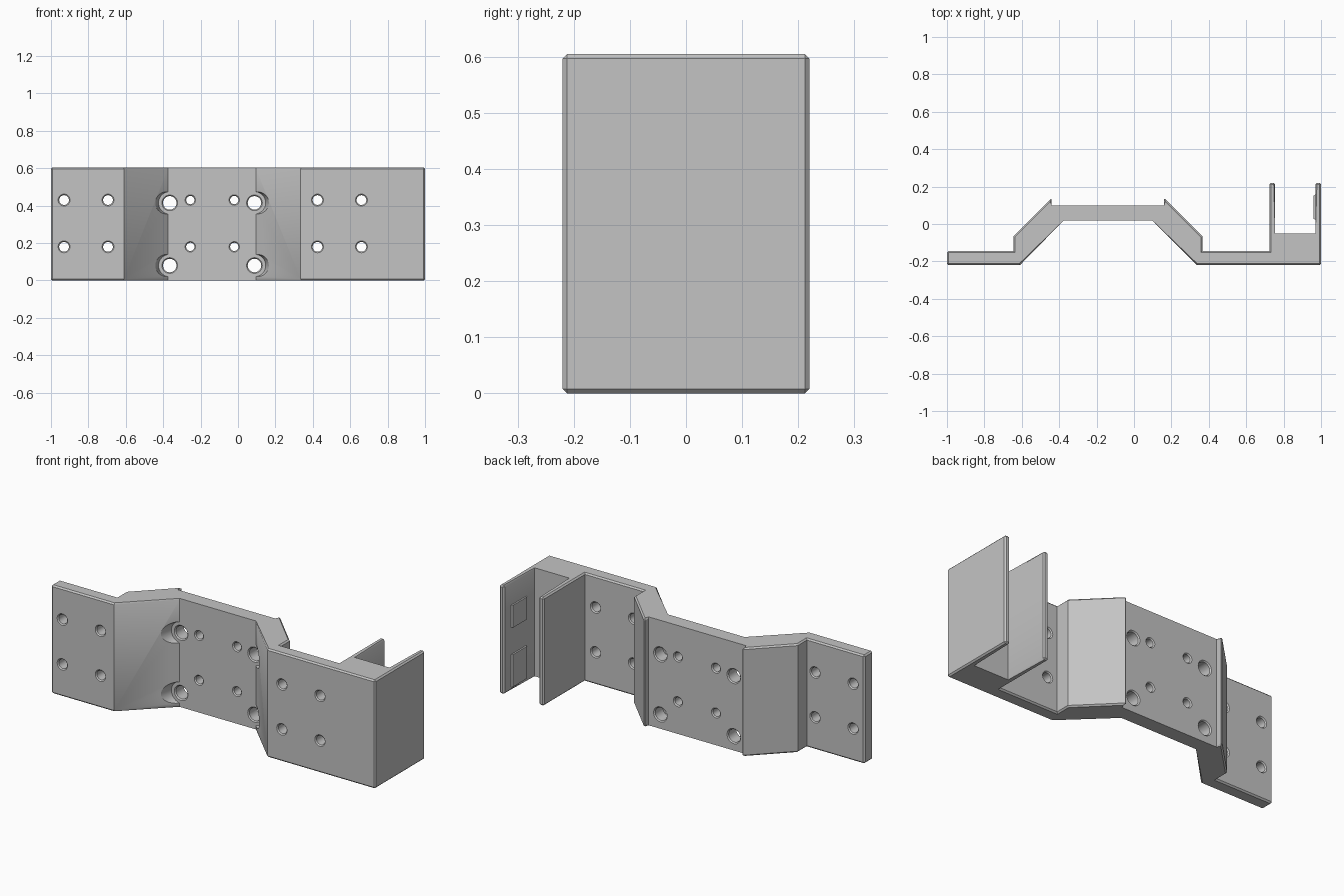
import bpy, bmesh, math
from mathutils import Matrix, Vector

cube = bpy.data.objects.get("Cube")
if cube:
    bpy.data.objects.remove(cube, do_unlink=True)

HEIGHT = 0.605
grey = bpy.data.materials.new("light_grey")
grey.use_nodes = True
grey.diffuse_color = (0.55, 0.55, 0.55, 1)
grey.node_tree.nodes["Principled BSDF"].inputs["Base Color"].default_value = grey.diffuse_color


def make_object(name, bm):
    bmesh.ops.recalc_face_normals(bm, faces=bm.faces)
    mesh = bpy.data.meshes.new(name)
    bm.to_mesh(mesh)
    bm.free()
    mesh.materials.append(grey)
    obj = bpy.data.objects.new(name, mesh)
    bpy.context.collection.objects.link(obj)
    return obj


def add_lathe(bm, x, z, profile, sides=32):
    """Closed turned solid along y; profile is a list of (y, radius)."""
    rings = []
    for y, r in profile:
        rings.append([bm.verts.new((x + r * math.cos(a), y, z + r * math.sin(a)))
                      for a in (2 * math.pi * i / sides for i in range(sides))])
    for a, b in zip(rings, rings[1:]):
        for i in range(sides):
            j = (i + 1) % sides
            bm.faces.new((a[i], a[j], b[j], b[i]))
    bm.faces.new(rings[0])
    bm.faces.new(rings[-1][::-1])


def add_hole(bm, x, z, r, front, back):
    """Through hole with a small chamfer at both ends."""
    add_lathe(bm, x, z, [(front - 0.01, r + 0.016), (front + 0.006, r),
                         (back - 0.006, r), (back + 0.01, r + 0.016)])


# Bent bracket body: plan outline raised to full height
outline = [(-1, -0.22), (-0.61, -0.22), (-0.375, 0.02), (0.097, 0.02), (0.335, -0.22),
           (1, -0.22), (1, 0.22), (0.97, 0.22), (0.97, -0.05), (0.755, -0.05),
           (0.755, 0.22), (0.725, 0.22), (0.725, -0.145), (0.365, -0.145),
           (0.365, -0.065), (0.16, 0.14), (0.16, 0.1), (-0.44, 0.1), (-0.44, 0.14),
           (-0.645, -0.065), (-0.645, -0.145), (-1, -0.145)]
bm = bmesh.new()
base = bm.faces.new([bm.verts.new((x, y, 0)) for x, y in outline])
top = bmesh.ops.extrude_face_region(bm, geom=[base])
bmesh.ops.translate(bm, vec=(0, 0, HEIGHT),
                    verts=[v for v in top["geom"] if isinstance(v, bmesh.types.BMVert)])
bmesh.ops.recalc_face_normals(bm, faces=bm.faces)


def is_chamfered(edge):
    mid = (edge.verts[0].co + edge.verts[1].co) / 2
    middle_floor = abs(mid.x + 0.14) < 0.02
    clip_block = abs(mid.x - 0.86) < 0.02 and abs(mid.y + 0.05) < 0.01
    return (edge.calc_face_angle_signed() > math.radians(60)
            and not middle_floor and not clip_block)


bmesh.ops.bevel(bm, geom=[e for e in bm.edges if is_chamfered(e)], offset=0.008,
                segments=1, affect='EDGES', clamp_overlap=True)
body = make_object("bracket_body", bm)

# Screw holes through the plates
bm = bmesh.new()
for z in (0.18, 0.43):
    for x in (-0.93, -0.695, 0.425, 0.66):
        add_hole(bm, x, z, 0.026, -0.22, -0.145)
    for x in (-0.255, -0.02):
        add_hole(bm, x, z, 0.022, 0.02, 0.1)
big_holes = [(x, z) for x in (-0.365, 0.088) for z in (0.08, 0.415)]
for x, z in big_holes:
    add_hole(bm, x, z, 0.036, 0.02, 0.1)
holes = make_object("hole_cutter", bm)

# Flared clearance pockets around the large holes
bm = bmesh.new()
for x, z in big_holes:
    add_lathe(bm, x, z, [(-0.1, 0.09), (0.02, 0.06)])
pockets = make_object("pocket_cutter", bm)

for cutter in (pockets, holes):
    cutter.hide_render = True
    mod = body.modifiers.new(cutter.name, 'BOOLEAN')
    mod.operation = 'DIFFERENCE'
    mod.solver = 'EXACT'
    mod.object = cutter
bpy.context.view_layer.objects.active = body
body.select_set(True)
for mod in list(body.modifiers):
    bpy.ops.object.modifier_apply(modifier=mod.name)
for cutter in (pockets, holes):
    bpy.data.objects.remove(cutter, do_unlink=True)
bpy.ops.object.select_all(action='DESELECT')
body.select_set(True)
bpy.ops.object.shade_smooth_by_angle(angle=math.radians(30))

# Grip pads on the inside of the outer clip wall
for name, low, high in (("lower_grip_pad", 0.02, 0.2), ("upper_grip_pad", 0.35, 0.475)):
    bm = bmesh.new()
    bmesh.ops.create_cube(bm, size=1)
    bmesh.ops.transform(bm, verts=bm.verts,
                        matrix=Matrix.Translation(Vector((0.968, 0.09, (low + high) / 2)))
                        @ Matrix.Diagonal((0.014, 0.14, high - low, 1)))
    # Taper the inner face
    for v in bm.verts:
        if v.co.x < 0.968:
            v.co.y += 0.008 if v.co.y < 0.09 else -0.008
    make_object(name, bm)
